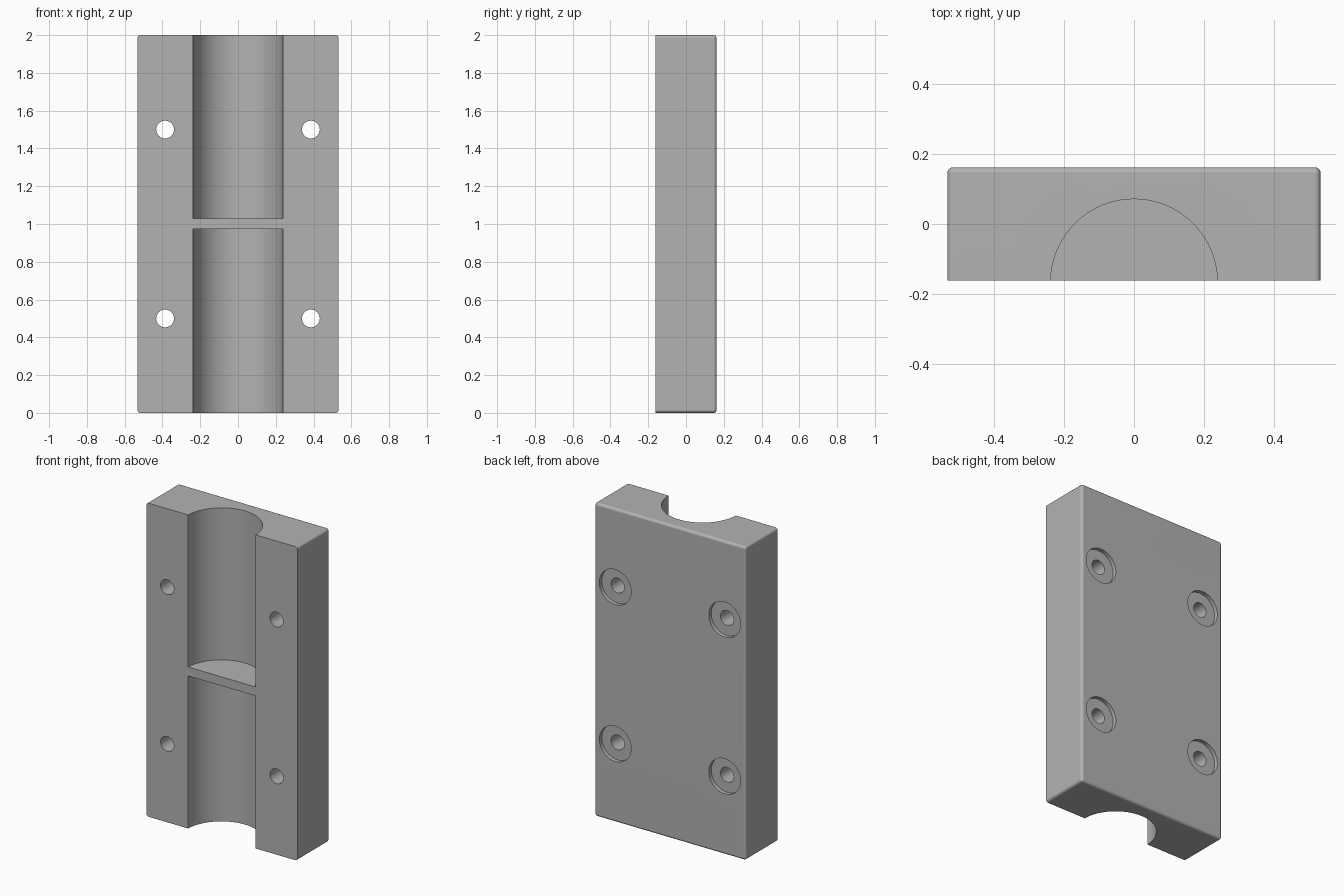
import bpy, bmesh, math
from mathutils import Matrix, Vector

cube = bpy.data.objects.get("Cube")
if cube:
    bpy.data.objects.remove(cube, do_unlink=True)

WIDTH, DEPTH, HEIGHT = 1.066, 0.324, 2.0
FRONT, BACK = -DEPTH / 2, DEPTH / 2
FILLET = 0.017
BORE_RADIUS, BORE_Y = 0.238, -0.167
WEB_BOTTOM, WEB_TOP = 0.973, 1.03
HOLE_X, HOLE_RADIUS = 0.386, 0.047
RECESS_RADIUS, RECESS_DEPTH = 0.112, 0.025

grey = bpy.data.materials.new("Plain grey")
grey.use_nodes = True
colour = (0.45, 0.45, 0.45, 1)
grey.diffuse_color = colour
grey.node_tree.nodes["Principled BSDF"].inputs["Base Color"].default_value = colour


def make_object(name, bm):
    mesh = bpy.data.meshes.new(name)
    bm.to_mesh(mesh)
    bm.free()
    mesh.materials.append(grey)
    obj = bpy.data.objects.new(name, mesh)
    bpy.context.collection.objects.link(obj)
    return obj


def cylinder(name, radius, start, end, sides):
    """Cylinder cutter running between two points."""
    start, end = Vector(start), Vector(end)
    axis = end - start
    turn = axis.to_track_quat('Z', 'Y').to_matrix().to_4x4()
    bm = bmesh.new()
    bmesh.ops.create_cone(bm, cap_ends=True, segments=sides, radius1=radius,
                          radius2=radius, depth=axis.length,
                          matrix=Matrix.Translation((start + end) / 2) @ turn)
    return make_object(name, bm)


# Block, rounded on every edge except those of the front mating face
bm = bmesh.new()
bmesh.ops.create_cube(bm, size=1)
bmesh.ops.scale(bm, vec=(WIDTH, DEPTH, HEIGHT), verts=bm.verts)
bmesh.ops.translate(bm, vec=(0, 0, HEIGHT / 2), verts=bm.verts)
round_edges = [e for e in bm.edges if any(v.co.y > 0 for v in e.verts)]
bmesh.ops.bevel(bm, geom=round_edges, offset=FILLET, offset_type='OFFSET',
                segments=5, profile=0.5, affect='EDGES', clamp_overlap=True)
block = make_object("clamp_block", bm)

# Half-round channels above and below the web
cutters = [
    cylinder("lower_channel_cutter", BORE_RADIUS, (0, BORE_Y, -0.1),
             (0, BORE_Y, WEB_BOTTOM), 96),
    cylinder("upper_channel_cutter", BORE_RADIUS, (0, BORE_Y, WEB_TOP),
             (0, BORE_Y, HEIGHT + 0.1), 96),
]

# Four through holes with shallow round recesses on the back
for x in (-HOLE_X, HOLE_X):
    for z in (0.5, 1.5):
        cutters.append(cylinder("bolt_hole_cutter", HOLE_RADIUS,
                                (x, FRONT - 0.1, z), (x, BACK + 0.1, z), 48))
        cutters.append(cylinder("recess_cutter", RECESS_RADIUS,
                                (x, BACK - RECESS_DEPTH, z), (x, BACK + 0.1, z), 64))

bpy.ops.object.select_all(action='DESELECT')
block.select_set(True)
bpy.context.view_layer.objects.active = block
for cutter in cutters:
    cutter.hide_render = True
    cut = block.modifiers.new("Cut", 'BOOLEAN')
    cut.operation = 'DIFFERENCE'
    cut.solver = 'EXACT'
    cut.object = cutter
    bpy.ops.object.modifier_apply(modifier=cut.name)
    bpy.data.objects.remove(cutter, do_unlink=True)

# Smooth curves, crisp edges, flat large faces
bpy.ops.object.shade_smooth_by_angle(angle=math.radians(30))
normals = block.modifiers.new("Flat faces", 'WEIGHTED_NORMAL')
normals.keep_sharp = True
